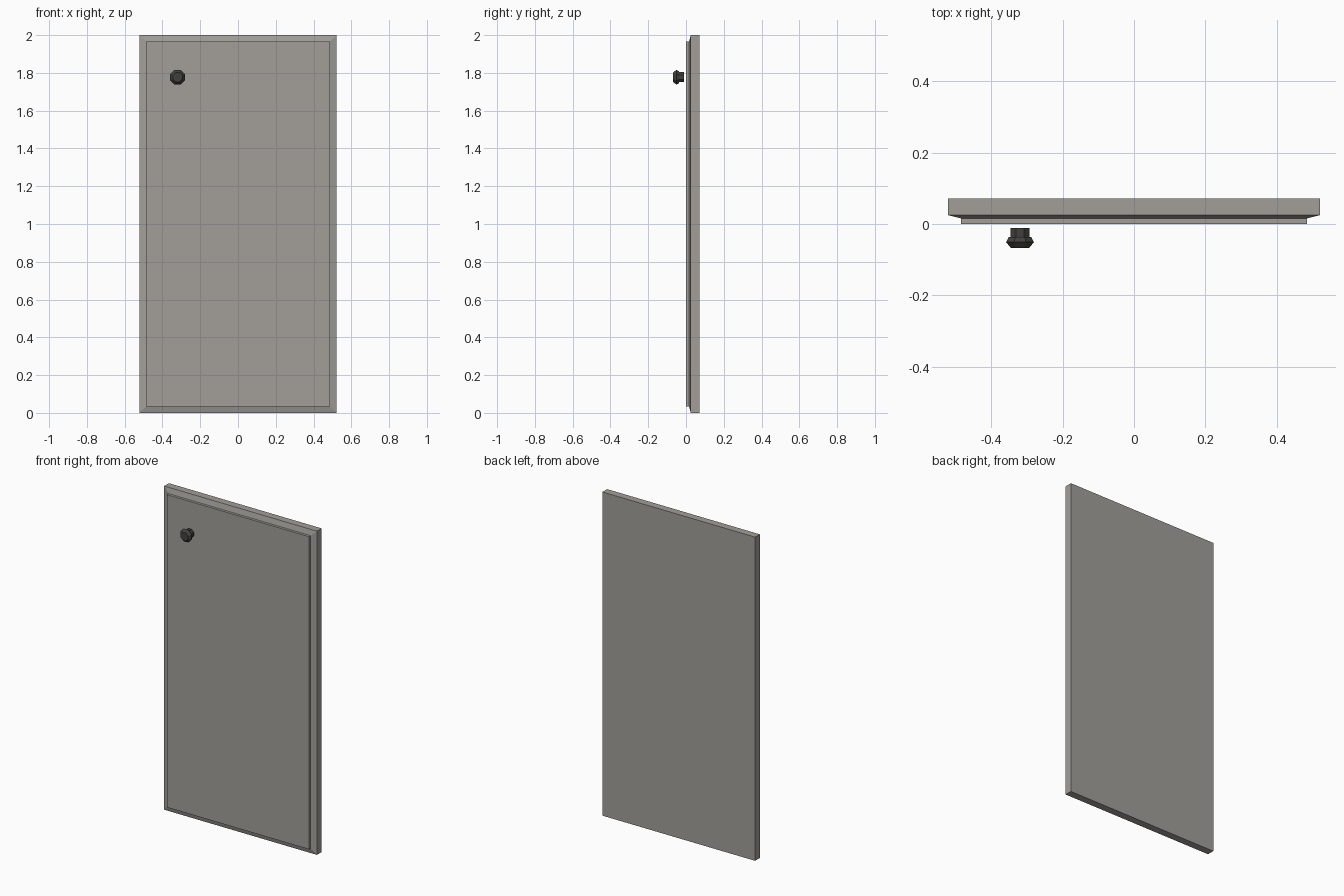
import bpy, bmesh, math

if "Cube" in bpy.data.objects:
    bpy.data.objects.remove(bpy.data.objects["Cube"])


def material(name, rgb):
    m = bpy.data.materials.new(name)
    m.diffuse_color = (*rgb, 1)
    m.use_nodes = True
    m.node_tree.nodes["Principled BSDF"].inputs["Base Color"].default_value = m.diffuse_color
    return m


def loft(name, rings, mat):
    """Skin a list of closed rings and cap both ends."""
    bm = bmesh.new()
    loops = [[bm.verts.new(p) for p in ring] for ring in rings]
    n = len(loops[0])
    for a, b in zip(loops, loops[1:]):
        for i in range(n):
            j = (i + 1) % n
            bm.faces.new((a[i], a[j], b[j], b[i]))
    bm.faces.new(loops[0])
    bm.faces.new(loops[-1])
    bmesh.ops.recalc_face_normals(bm, faces=bm.faces)
    me = bpy.data.meshes.new(name)
    bm.to_mesh(me)
    bm.free()
    me.materials.append(mat)
    ob = bpy.data.objects.new(name, me)
    bpy.context.collection.objects.link(ob)
    return ob


def rect(y, half_x, half_z):
    return [(sx * half_x, y, 1 + sz * half_z)
            for sx, sz in ((-1, -1), (1, -1), (1, 1), (-1, 1))]


def octagon(y, apothem, cx=-0.32, cz=1.777):
    r = apothem / math.cos(math.pi / 8)
    return [(cx + r * math.cos((k + 0.5) * math.pi / 4), y,
             cz + r * math.sin((k + 0.5) * math.pi / 4)) for k in range(8)]


door_grey = material("warm_grey", (0.36, 0.345, 0.32))
knob_dark = material("dark_grey", (0.052, 0.051, 0.045))

# door slab with bevelled border and raised front panel
loft("door", [rect(0.071, 0.522, 1.0), rect(0.025, 0.522, 1.0),
              rect(0.016, 0.486, 0.966), rect(0.0, 0.486, 0.966)], door_grey)

# octagonal knob: neck, flared head, flat front
loft("knob", [octagon(-0.011, 0.0265), octagon(-0.036, 0.0265),
              octagon(-0.037, 0.032), octagon(-0.051, 0.039),
              octagon(-0.068, 0.025)], knob_dark)
